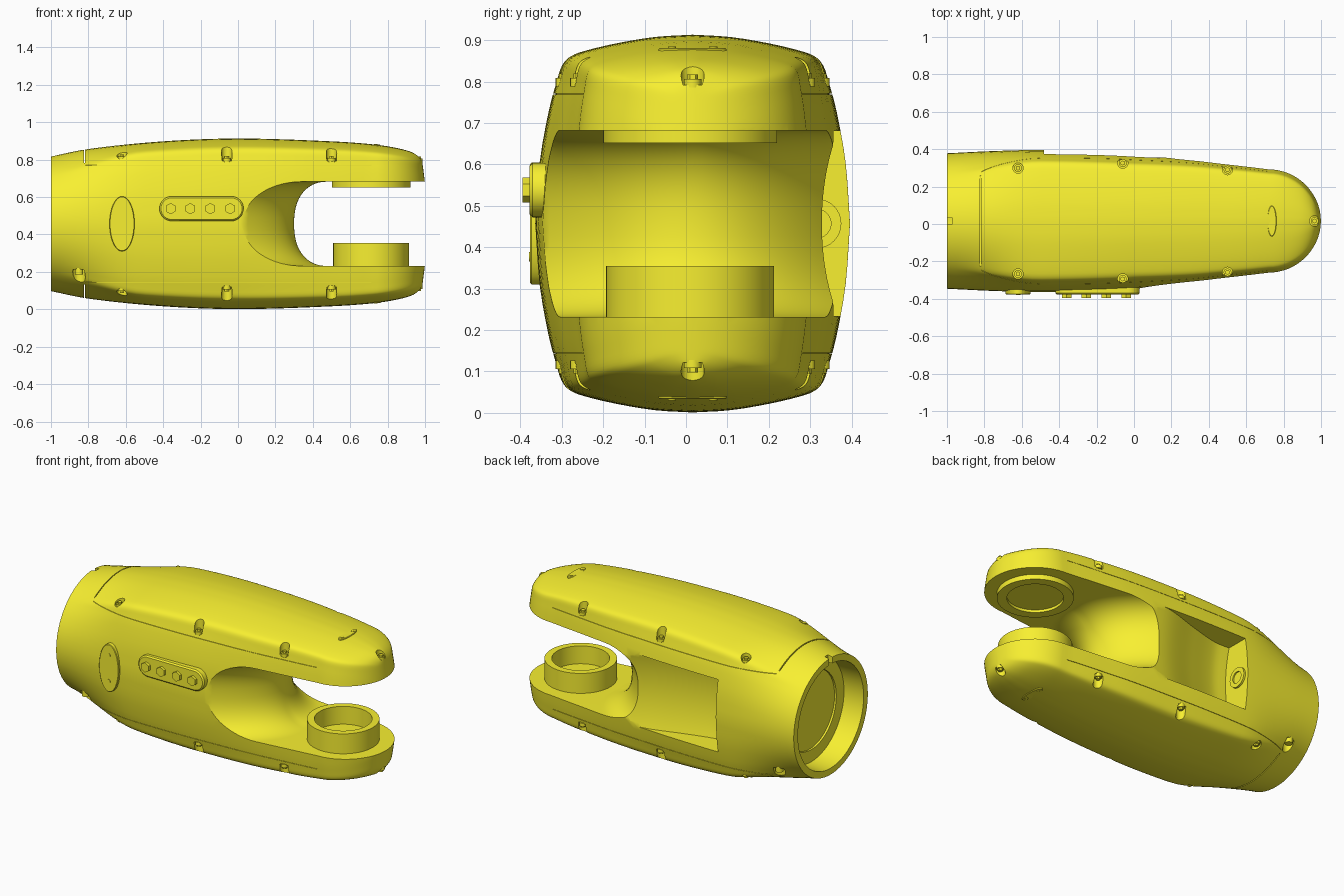
import bpy, bmesh, math
from mathutils import Vector, Matrix

if "Cube" in bpy.data.objects:
    bpy.data.objects.remove(bpy.data.objects["Cube"])

YC, ZC = 0.016, 0.457
mat = bpy.data.materials.new("yellow_paint")
mat.diffuse_color = (0.94, 0.87, 0.03, 1)
mat.use_nodes = True
mat.node_tree.nodes["Principled BSDF"].inputs["Base Color"].default_value = mat.diffuse_color


def interp(keys, x):
    """Smooth curve through (x, value) keys."""
    n = len(keys)
    x = min(max(x, keys[0][0]), keys[-1][0])
    i = next(k for k in range(n - 1) if x <= keys[k + 1][0])

    def slope(k):
        a, b = keys[max(k - 1, 0)], keys[min(k + 1, n - 1)]
        return (b[1] - a[1]) / (b[0] - a[0])
    (x0, v0), (x1, v1) = keys[i], keys[i + 1]
    h = x1 - x0
    t = (x - x0) / h
    return ((2*t**3 - 3*t**2 + 1) * v0 + (t**3 - 2*t**2 + t) * h * slope(i)
            + (3*t**2 - 2*t**3) * v1 + (t**3 - t**2) * h * slope(i + 1))


def finish(name, bm):
    bmesh.ops.recalc_face_normals(bm, faces=bm.faces)
    me = bpy.data.meshes.new(name)
    bm.to_mesh(me)
    bm.free()
    ob = bpy.data.objects.new(name, me)
    bpy.context.collection.objects.link(ob)
    me.materials.append(mat)
    return ob


def loft(bm, rings):
    """Skin closed rings of points and cap both ends."""
    vs = [[bm.verts.new(p) for p in r] for r in rings]
    n = len(vs[0])
    for a, b in zip(vs, vs[1:]):
        for i in range(n):
            bm.faces.new((a[i], a[(i + 1) % n], b[(i + 1) % n], b[i]))
    bm.faces.new(vs[0])
    bm.faces.new(vs[-1])


def loft_object(name, *ring_sets):
    bm = bmesh.new()
    for rings in ring_sets:
        loft(bm, rings)
    return finish(name, bm)


def cylinders(name, items):
    """items: (centre, axis, radius, length, sides)"""
    bm = bmesh.new()
    for c, axis, r, d, n in items:
        q = Vector((0, 0, 1)).rotation_difference(Vector(axis)).to_matrix().to_4x4()
        bmesh.ops.create_cone(bm, cap_ends=True, segments=n, radius1=r, radius2=r,
                              depth=d, matrix=Matrix.Translation(c) @ q)
    return finish(name, bm)


def boxes(name, items):
    bm = bmesh.new()
    for lo, hi in items:
        lo, hi = Vector(lo), Vector(hi)
        bmesh.ops.create_cube(bm, size=1, matrix=Matrix.Translation((lo + hi) / 2)
                              @ Matrix.Diagonal((*(hi - lo), 1)))
    return finish(name, bm)


def cut(ob, cutter):
    m = ob.modifiers.new("cut", 'BOOLEAN')
    m.operation, m.solver, m.object = 'DIFFERENCE', 'EXACT', cutter
    bpy.context.view_layer.objects.active = ob
    bpy.ops.object.modifier_apply(modifier=m.name)
    bpy.data.objects.remove(cutter, do_unlink=True)


def turned(axis_rings, place, n=64):
    return [[place(r * math.cos(2*math.pi*i/n), r * math.sin(2*math.pi*i/n), d)
             for i in range(n)] for d, r in axis_rings]


# Hull: round at the back, barrel section further on, rounded fork end
WIDTH = [(-1, .362), (-.75, .374), (-.5, .380), (-.2, .374), (0, .364), (.3, .341), (.5, .316), (.72, .289)]
HEIGHT = [(-1, .36), (-.8, .4), (-.4, .441), (0, .456), (.5, .441), (.75, .422), (.9, .397), (.97, .372), (1, .345)]
QUARTER = [(0, 1), (.25, .988), (.5, .955), (.7, .917), (.79, .89), (.838, .85),
           (.868, .77), (.915, .62), (.972, .34), (1, 0)]
QY = [(i, p[0]) for i, p in enumerate(QUARTER)]
QZ = [(i, p[1]) for i, p in enumerate(QUARTER)]


def section(x, w, h):
    b = min(1, (x + 1) / .5)
    b = b * b * (3 - 2 * b)
    box = .3 * min(1, max(0, x / .6))       # squarer towards the fork end
    quarter = []
    for i in range(28):
        y, z = interp(QY, i / 3), interp(QZ, i / 3)
        l = math.hypot(y, z)
        yb = y + box * (1 - y) * min(1, y / .8) ** 2
        quarter.append(((b*yb + (1-b)*y/l) * w, (b*z + (1-b)*z/l) * h))
    return quarter


def hull_ring(x, w, h):
    q = section(x, w, h)
    half = q + [(y, -z) for y, z in q[-2::-1]]
    pts = half + [(-y, z) for y, z in half[-2:0:-1]]
    lean = .13 * max(0, (x - .72) / .28)
    return [(x - lean * max(0, abs(z) - .22), YC + y, ZC + z) for y, z in pts]


def side_y(x, dz):
    q = section(x, interp(WIDTH, x), interp(HEIGHT, x))
    for (y0, z0), (y1, z1) in zip(q, q[1:]):
        if z1 <= dz <= z0:
            return y0 + (y1 - y0) * (z0 - dz) / (z0 - z1)


stations = [(-1 + 1.72*i/34, interp(WIDTH, -1 + 1.72*i/34)) for i in range(35)]
for i in range(1, 17):
    a = math.radians(88) * i / 16
    stations.append((.72 + .28 * math.sin(a), .289 * math.cos(a)))
hull = loft_object("fork_housing", [hull_ring(x, w, interp(HEIGHT, x)) for x, w in stations])

# Fork slot with saddle shaped inner wall
rings = []
for j in range(41):
    y = -.46 + .92 * j / 40
    u = abs(y) / .36
    p, d = .3 - .27 * u * u, .16 + .1 * min(u, 1)
    ring = []
    for i in range(33):
        a = math.radians(-90 + 180 * i / 32)
        s = math.copysign(abs(math.sin(a)) ** .85, a)
        ring.append((p + d * (1 - math.cos(a)), YC + y, ZC + .225 * s))
    rings.append(ring + [(1.2, YC + y, ZC + .225), (1.2, YC + y, ZC - .225)])
cut(hull, loft_object("slot_cutter", rings))

# Long scooped recess on the rear side, ending in a straight wall
DEPTH = [(-.48, .205), (-.38, .205), (-.2, .25), (.03, .318), (.25, .34)]
rings = []
for j in range(31):
    x = -.48 + .73 * j / 30
    ring = [(x, interp(DEPTH, x) + .03 * t * t, ZC + .2235 * t)
            for t in [-1 + i / 10 for i in range(21)]]
    rings.append(ring + [(x, .6, ZC + .2235), (x, .6, ZC - .2235)])
cut(hull, loft_object("recess_cutter", rings))

# Stepped bore in the round back end, with a locating notch on its rim
cut(hull, loft_object("bore_cutter", turned(
    [(-1.1, .325), (-.87, .315), (-.87, .24), (-.858, .24)], lambda a, b, d: (d, YC + a, ZC + b))))
cut(hull, boxes("notch_cutter", [((-1.05, YC - .016, .75), (-.97, YC + .016, .9))]))

# Cover seams along the sides and across the back
seams = []
for sz in (1, -1):
    for sy in (1, -1):
        seams.append([[(x, YC + sy * (side_y(x, .313) + o), ZC + sz * (.313 + k))
                       for o, k in ((-.006, -.001), (.04, -.001), (.04, .001), (-.006, .001))]
                      for x in [-.815 + 1.53 * i / 40 for i in range(41)]])
cut(hull, loft_object("seam_cutter", *seams))
cut(hull, boxes("slit_cutter", [((-.823, -.4, ZC + .325), (-.817, .4, 1)),
                                ((-.823, -.4, -.1), (-.817, .4, ZC - .325))]))

# Bolt pockets and bolts along both covers and on the back collar
pockets, bolts = [], []
for sz in (1, -1):
    for x, y, floor in ((-.62, .283, .345), (-.06, .31, .337), (.5, .275, .337), (.966, 0, .335)):
        for sy in ((1, -1) if y else (1,)):
            at = lambda d: (x, YC + sy * y, ZC + sz * d)
            pockets.append((at(floor + .1), (0, 0, 1), .028, .2, 20))
            bolts.append((at(floor + .004), (0, 0, 1), .021, .02, 16))
            bolts.append((at(floor + .012), (0, 0, 1), .013, .026, 6))
for sy in (1, -1):
    pockets.append(((-.85, YC + sy * .285, ZC - .345), (0, 0, 1), .034, .2, 20))
    bolts.append(((-.85, YC + sy * .285, ZC - .25), (0, 0, 1), .022, .04, 16))
cut(hull, cylinders("pocket_cutter", pockets))
parts = [hull, cylinders("cover_bolts", bolts)]

# Bearing rings on the inner faces of the fork
flat = lambda a, b, d: (.712 + a, .01 + b, d)
parts.append(loft_object("lower_bearing_ring", turned(
    [(.22, .203), (.355, .203), (.355, .162), (.245, .162)], flat)))
parts.append(loft_object("upper_bearing_ring", turned(
    [(.70, .21), (.652, .21), (.652, .155), (.668, .155)], flat)))

# Cable port on the end wall of the recess
parts.append(loft_object("recess_port", turned(
    [(-.5, .06), (-.468, .06), (-.468, .035), (-.476, .035)],
    lambda a, b, d: (d, .315 + a, ZC + b), 32)))


def stadium(hx, hy, n=12):
    """Long outline with round ends."""
    r, pts = min(hx, hy), []
    for k in range(4 * n):
        a = math.pi * 2 * (k + .5) / (4 * n)
        c, s = math.cos(a), math.sin(a)
        pts.append((math.copysign(hx - r, c) + r * c, math.copysign(hy - r, s) + r * s))
    return pts


def plate(name, hx, hy, levels, place, oval=False):
    """levels: (depth, inset)"""
    rings = []
    for d, inset in levels:
        pts = stadium(hx - inset, hy - inset)
        if oval:
            pts = [((hx - inset) * math.cos(k * math.pi / 24),
                    (hy - inset) * math.sin(k * math.pi / 24)) for k in range(48)]
        rings.append([place(a, b, d) for a, b in pts])
    parts.append(loft_object(name, rings))


# Front side plates with their screws
plate("connector_plate", .225, .066, [(-.31, 0), (-.370, 0), (-.378, .008)],
      lambda a, b, d: (-.195 + a, d, .538 + b))
parts.append(cylinders("connector_bolts", [((x, -.381, .538), (0, 1, 0), .03, .028, 6)
                                           for x in (-.36, -.255, -.148, -.042)]))
plate("oval_plate", .067, .147, [(-.30, 0), (-.373, 0), (-.376, .003)],
      lambda a, b, d: (-.62 + a, d, ZC + b), oval=True)
parts.append(cylinders("oval_plate_screws", [((-.62, -.375, ZC + z), (0, 1, 0), .012, .008, 16)
                                             for z in (.08, -.08)]))

# Small caps near the fork tip, above and below
for side, s in (("upper", 1), ("lower", -1)):
    plate(side + "_tip_cap", .025, .082, [(.38, 0), (.421, 0), (.424, .003)],
          lambda a, b, d: (.737 + a, YC + b, ZC + s * d), oval=True)
    parts.append(cylinders(side + "_tip_cap_screws", [
        ((.737, YC + y, ZC + s * .424), (0, 0, 1), .01, .006, 16) for y in (.05, -.05)]))

# Smooth shading with crisp edges
bpy.ops.object.select_all(action='DESELECT')
for ob in parts:
    ob.select_set(True)
bpy.context.view_layer.objects.active = hull
bpy.ops.object.shade_smooth_by_angle(angle=math.radians(32))
